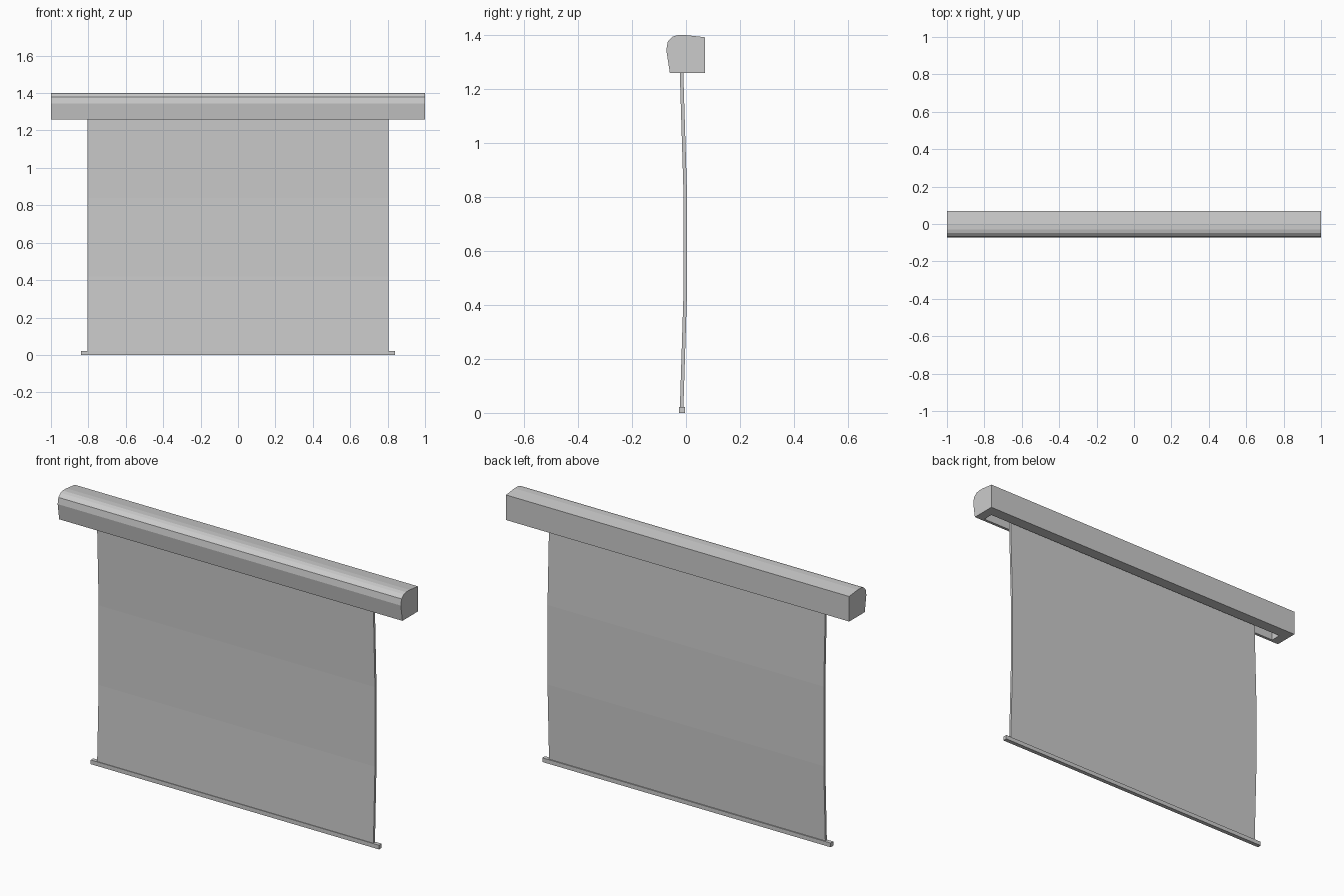
import bpy
import bmesh

cube = bpy.data.objects.get("Cube")
if cube:
    bpy.data.objects.remove(cube)

GREY = (0.6, 0.6, 0.6, 1.0)
grey = bpy.data.materials.new("plain_grey")
grey.use_nodes = True
grey.diffuse_color = GREY
grey.node_tree.nodes["Principled BSDF"].inputs["Base Color"].default_value = GREY


def extrude_profile(name, profile, half_width):
    """Extrude a closed (y, z) profile along x, centred on x = 0."""
    bm = bmesh.new()
    start = bm.faces.new([bm.verts.new((-half_width, y, z)) for y, z in profile])
    result = bmesh.ops.extrude_face_region(bm, geom=[start], use_keep_orig=True)
    moved = [v for v in result["geom"] if isinstance(v, bmesh.types.BMVert)]
    bmesh.ops.translate(bm, verts=moved, vec=(2 * half_width, 0, 0))
    bmesh.ops.recalc_face_normals(bm, faces=bm.faces)
    mesh = bpy.data.meshes.new(name)
    bm.to_mesh(mesh)
    bm.free()
    mesh.materials.append(grey)
    obj = bpy.data.objects.new(name, mesh)
    bpy.context.collection.objects.link(obj)
    return obj


def rectangle(y0, y1, z0, z1):
    return [(y0, z0), (y1, z0), (y1, z1), (y0, z1)]


# Roller housing with a rounded front
housing = extrude_profile("housing", [
    (0.07, 1.26), (0.07, 1.392), (0.0, 1.4), (-0.03, 1.4), (-0.048, 1.395),
    (-0.067, 1.378), (-0.073, 1.345), (-0.06, 1.26)], 1.0)

# Slot in the underside that the screen drops through
cutter = extrude_profile("slot_cutter", rectangle(-0.045, 0.01, 1.2, 1.36), 0.95)
cutter.hide_render = True
cutter.hide_viewport = True
slot = housing.modifiers.new("slot", "BOOLEAN")
slot.operation = "DIFFERENCE"
slot.object = cutter

# Slightly bowed screen sheet
THICKNESS = 0.013
front = [(-0.023, 0.01), (-0.01, 0.42), (-0.01, 0.84), (-0.023, 1.26), (-0.023, 1.36)]
back = [(y + THICKNESS, z) for y, z in reversed(front)]
extrude_profile("screen", front + back, 0.805)

# Weighted bar along the bottom edge
extrude_profile("bottom_bar", rectangle(-0.026, -0.004, 0.0, 0.022), 0.84)
